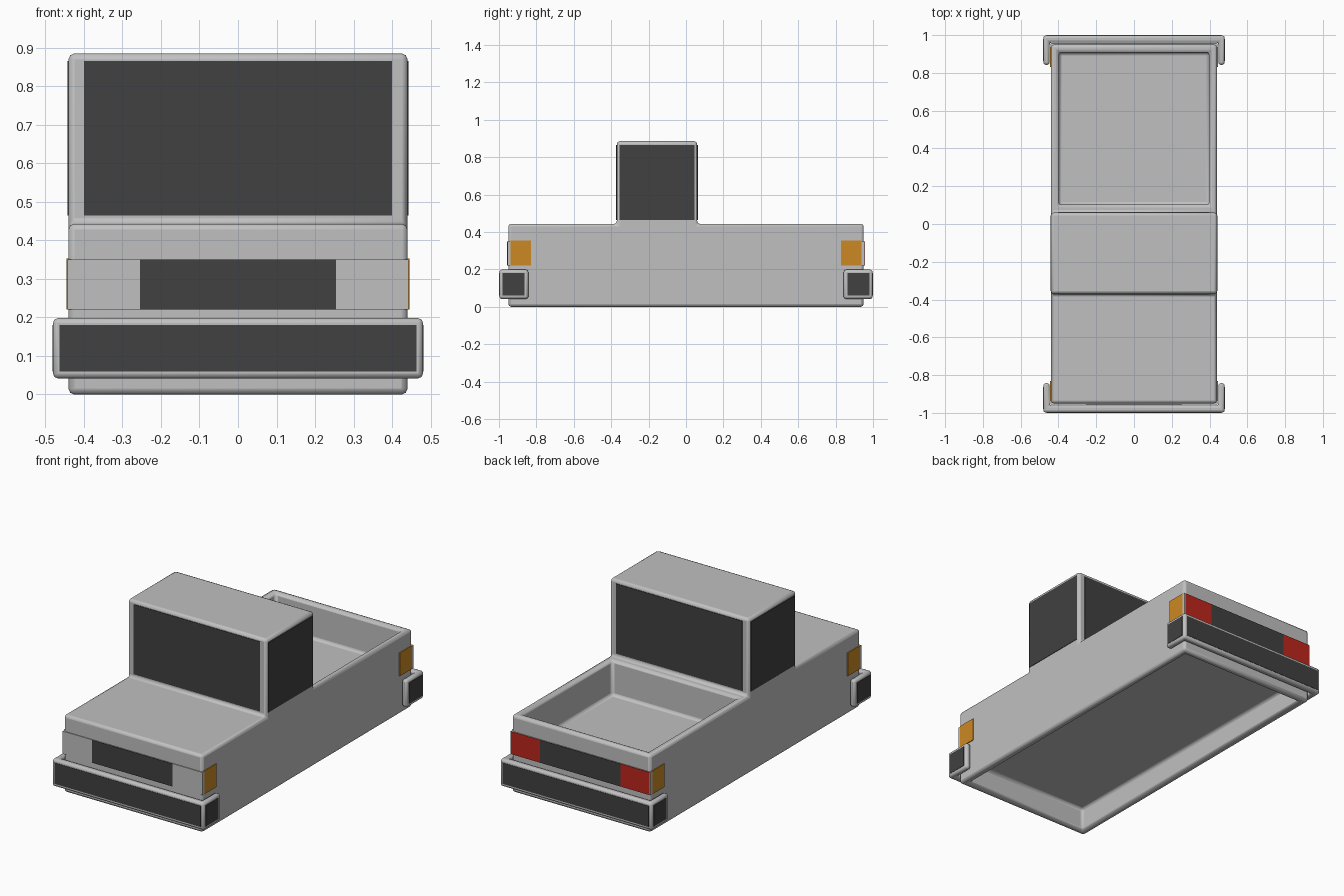
import bpy, bmesh, math
from mathutils import Vector

if "Cube" in bpy.data.objects:
    bpy.data.objects.remove(bpy.data.objects["Cube"])


def material(name, rgb):
    m = bpy.data.materials.new(name)
    m.diffuse_color = (*rgb, 1)
    m.use_nodes = True
    m.node_tree.nodes["Principled BSDF"].inputs["Base Color"].default_value = m.diffuse_color
    return m


GREY = material("light_grey", (0.53, 0.53, 0.53))
DARK = material("charcoal", (0.052, 0.052, 0.052))
ORANGE = material("amber", (0.60, 0.25, 0.018))
RED = material("red", (0.50, 0.02, 0.012))


def finish(name, bm, mat, bevel=0.0):
    bmesh.ops.recalc_face_normals(bm, faces=bm.faces)
    me = bpy.data.meshes.new(name)
    bm.to_mesh(me)
    bm.free()
    me.materials.append(mat)
    ob = bpy.data.objects.new(name, me)
    bpy.context.collection.objects.link(ob)
    if bevel:
        b = ob.modifiers.new("rounded_edges", 'BEVEL')
        b.width, b.segments = bevel, 2
        b.limit_method, b.angle_limit = 'ANGLE', math.radians(40)
    return ob


def prism(points, direction):
    """Extrude a closed outline along a vector."""
    bm = bmesh.new()
    face = bm.faces.new([bm.verts.new(p) for p in points])
    r = bmesh.ops.extrude_face_region(bm, geom=[face])
    moved = [v for v in r["geom"] if isinstance(v, bmesh.types.BMVert)]
    bmesh.ops.translate(bm, verts=moved, vec=direction)
    bmesh.ops.recalc_face_normals(bm, faces=bm.faces)
    return bm


def box(name, x, y, z, mat, bevel=0.0):
    pts = [(x[0], y[0], z[0]), (x[1], y[0], z[0]), (x[1], y[1], z[0]), (x[0], y[1], z[0])]
    return finish(name, prism(pts, Vector((0, 0, z[1] - z[0]))), mat, bevel)


def recess(bm, face, rim, shift):
    """Inset one face and push it into the body."""
    bmesh.ops.inset_individual(bm, faces=[face], thickness=rim, use_even_offset=True)
    new = bmesh.ops.extrude_discrete_faces(bm, faces=[face])["faces"][0]
    bmesh.ops.translate(bm, verts=new.verts[:], vec=(0, 0, shift))


# Body: stepped side outline, with a hollow bed and a hollow underside
W, L = 0.44, 0.95
outline = [(-L, 0), (L, 0), (L, 0.443), (0.06, 0.443), (0.06, 0.885),
           (-0.37, 0.885), (-0.37, 0.443), (-L, 0.443)]
bm = prism([(-W, y, z) for y, z in outline], Vector((2 * W, 0, 0)))
bed = next(f for f in bm.faces if f.normal.z > 0.9 and f.calc_center_median().y > 0.3)
under = next(f for f in bm.faces if f.normal.z < -0.9)
recess(bm, bed, 0.042, -0.20)
recess(bm, under, 0.042, 0.13)
finish("body", bm, GREY, 0.015)

T = 0.003  # how far the plates stand out

# Cab windows
box("windscreen", (-0.4, 0.4), (-0.37 - T, -0.367), (0.465, 0.865), DARK)
box("rear_window", (-0.4, 0.4), (0.057, 0.06 + T), (0.465, 0.865), DARK)
for s, side in ((-1, "left"), (1, "right")):
    xs = sorted((s * (W - 0.003), s * (W + T)))
    box(side + "_window", xs, (-0.355, 0.045), (0.465, 0.865), DARK)

for e, end in ((-1, "front"), (1, "rear")):
    # Lamp band across the end, with a dark centre panel
    box(end + "_lamp_band", (-0.443, 0.443), sorted((e * 0.93, e * 0.955)), (0.22, 0.35), GREY)
    plate_y = sorted((e * 0.953, e * 0.957))
    box(end + "_grille", (-0.255, 0.255), plate_y, (0.22, 0.35), DARK)

    # Bumper wrapping round both corners
    u = [(-0.48, 0.845), (-0.48, 1.0), (0.48, 1.0), (0.48, 0.845),
         (0.447, 0.845), (0.447, 0.963), (-0.447, 0.963), (-0.447, 0.845)]
    bm = prism([(x, e * (y - 0.002), 0.042) for x, y in u], Vector((0, 0, 0.156)))
    finish(end + "_bumper", bm, GREY, 0.012)
    box(end + "_bumper_pad", (-0.463, 0.463), sorted((e * 0.995, e * 1.0)), (0.06, 0.18), DARK)

    for s, side in ((-1, "left"), (1, "right")):
        tag = end + "_" + side
        box(tag + "_bumper_pad", sorted((s * 0.477, s * 0.482)),
            sorted((e * 0.863, e * 0.98)), (0.06, 0.18), DARK)
        # Side marker lamps
        box(tag + "_marker", sorted((s * 0.438, s * 0.445)),
            sorted((e * 0.83, e * 0.938)), (0.22, 0.353), ORANGE)
        # Tail lamps
        if e > 0:
            box(tag + "_tail_lamp", sorted((s * 0.255, s * 0.438)), plate_y, (0.22, 0.35), RED)

# Smooth the rounded edges, keep the corners crisp
for ob in bpy.context.collection.objects:
    ob.select_set(True)
    bpy.context.view_layer.objects.active = ob
bpy.ops.object.shade_smooth_by_angle(angle=math.radians(30))
